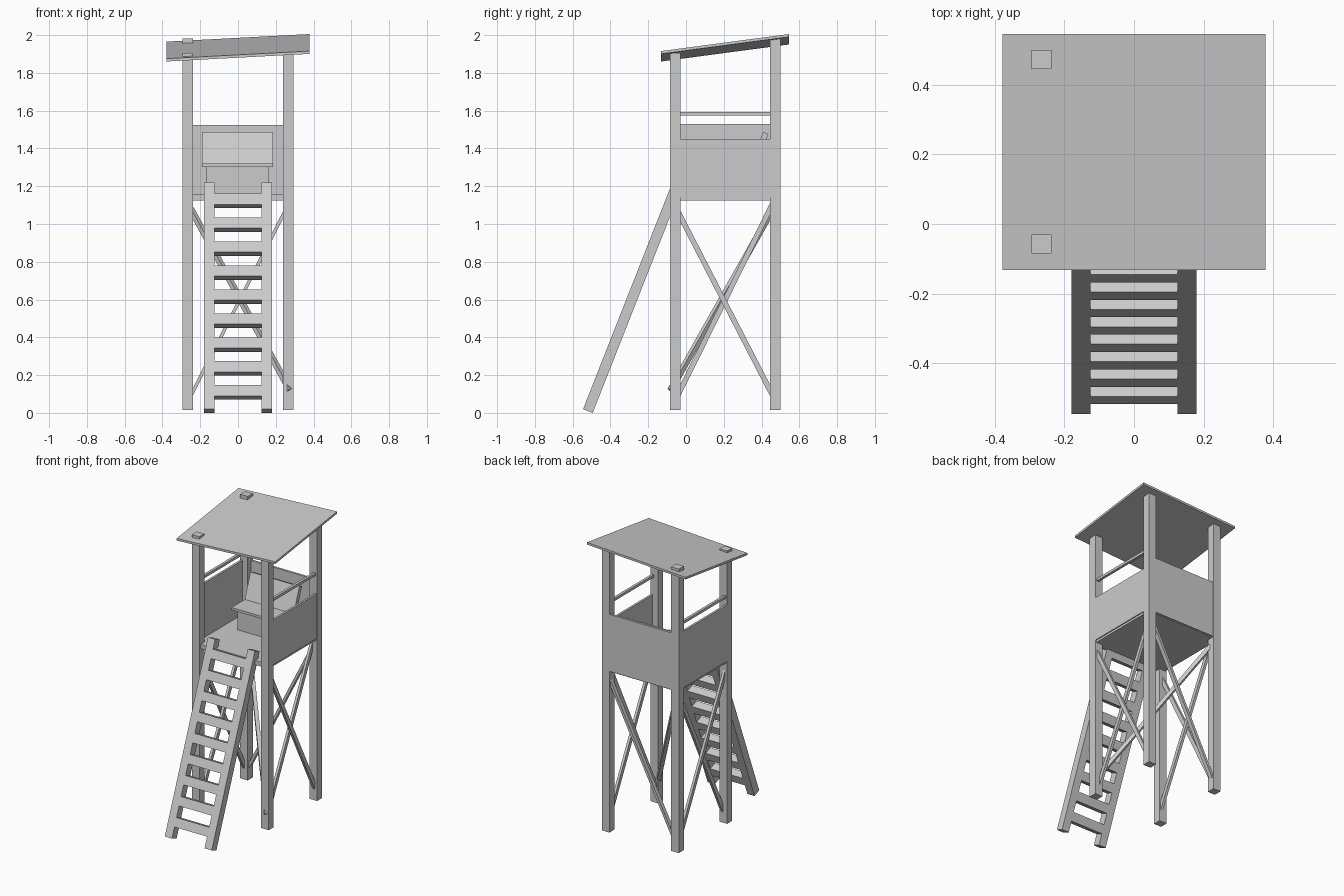
import bpy, math
from mathutils import Matrix, Vector

if "Cube" in bpy.data.objects:
    bpy.data.objects.remove(bpy.data.objects["Cube"])


def block(name, matrix):
    """Unit cube mesh placed by a 4x4 matrix."""
    bpy.ops.mesh.primitive_cube_add(size=1)
    ob = bpy.context.object
    ob.name = ob.data.name = name
    ob.data.transform(matrix)
    return ob


def box(name, x0, x1, y0, y1, z0, z1, extra=Matrix()):
    loc = Matrix.Translation(((x0 + x1) / 2, (y0 + y1) / 2, (z0 + z1) / 2))
    return block(name, extra @ loc @ Matrix.Diagonal((x1 - x0, y1 - y0, z1 - z0, 1)))


def beam(name, a, b, w, d):
    """Rectangular bar from a to b."""
    a, b = Vector(a), Vector(b)
    v = b - a
    rot = v.to_track_quat('Z', 'Y').to_matrix().to_4x4()
    return block(name, Matrix.Translation((a + b) / 2) @ rot
                 @ Matrix.Diagonal((w, d, v.length, 1)))


# Corner posts; the left ones poke through the tilted roof
for side, sx in (("left", -1), ("right", 1)):
    x0, x1 = sorted((sx * 0.237, sx * 0.295))
    box(side + "_front_post", x0, x1, -0.085, -0.03, 0.015, 1.906)
    box(side + "_back_post", x0, x1, 0.445, 0.50, 0.015, 1.983)

# Roof slab, sheared so it rises to the back and to the right
tilt = Matrix(((1, 0, 0, 0), (0, 1, 0, 0), (0.053, 0.133, 1, 0), (0, 0, 0, 1)))
box("roof", -0.378, 0.378, -0.132, 0.545, 1.898, 1.913, tilt)

# Cabin floor and wall panels
box("floor", -0.285, 0.285, -0.07, 0.49, 1.125, 1.155)
box("back_panel", -0.28, 0.28, 0.482, 0.497, 1.13, 1.525)
box("left_panel", -0.292, -0.277, -0.06, 0.48, 1.14, 1.53)
box("right_panel", 0.277, 0.292, -0.06, 0.48, 1.14, 1.45)

# Hand rails
for side, sx in (("left", -1), ("right", 1)):
    beam(side + "_rail", (sx * 0.275, -0.05, 1.583), (sx * 0.275, 0.46, 1.583), 0.018, 0.018)

# Bench with leaning backrest
box("seat_base", -0.17, 0.165, 0.24, 0.42, 1.15, 1.305)
box("seat", -0.19, 0.185, 0.20, 0.44, 1.303, 1.32)
beam("backrest", (-0.0025, 0.36, 1.315), (-0.0025, 0.422, 1.482), 0.375, 0.03)

# Side cross braces
for side, sx in (("left", -1), ("right", 1)):
    x = sx * 0.27
    beam(side + "_brace_a", (x, -0.05, 1.08), (x, 0.465, 0.08), 0.018, 0.028)
    beam(side + "_brace_b", (x - sx * 0.018, -0.05, 0.08), (x - sx * 0.018, 0.465, 1.12), 0.018, 0.028)

# Back brace and the long diagonal running to the front right post
beam("back_brace", (0.255, 0.475, 1.08), (-0.255, 0.475, 0.08), 0.028, 0.018)
beam("diagonal_brace", (-0.25, 0.46, 1.08), (0.275, -0.082, 0.12), 0.025, 0.025)

# Ladder: built upright with its front bottom edge at the origin, then leaned
lean = math.radians(21.5)
place = Matrix.Translation((0, -0.545, 0.02)) @ Matrix.Rotation(-lean, 4, 'X')
for side, sx in (("left", -1), ("right", 1)):
    x0, x1 = sorted((sx * 0.125, sx * 0.18))
    box(side + "_stringer", x0, x1, 0, 0.055, 0, 1.29, place)
for i in range(9):
    z = (0.07 + 0.1268 * i) / math.cos(lean)
    box("rung_%d" % (i + 1), -0.125, 0.125, 0, 0.055, z, z + 0.061, place)
